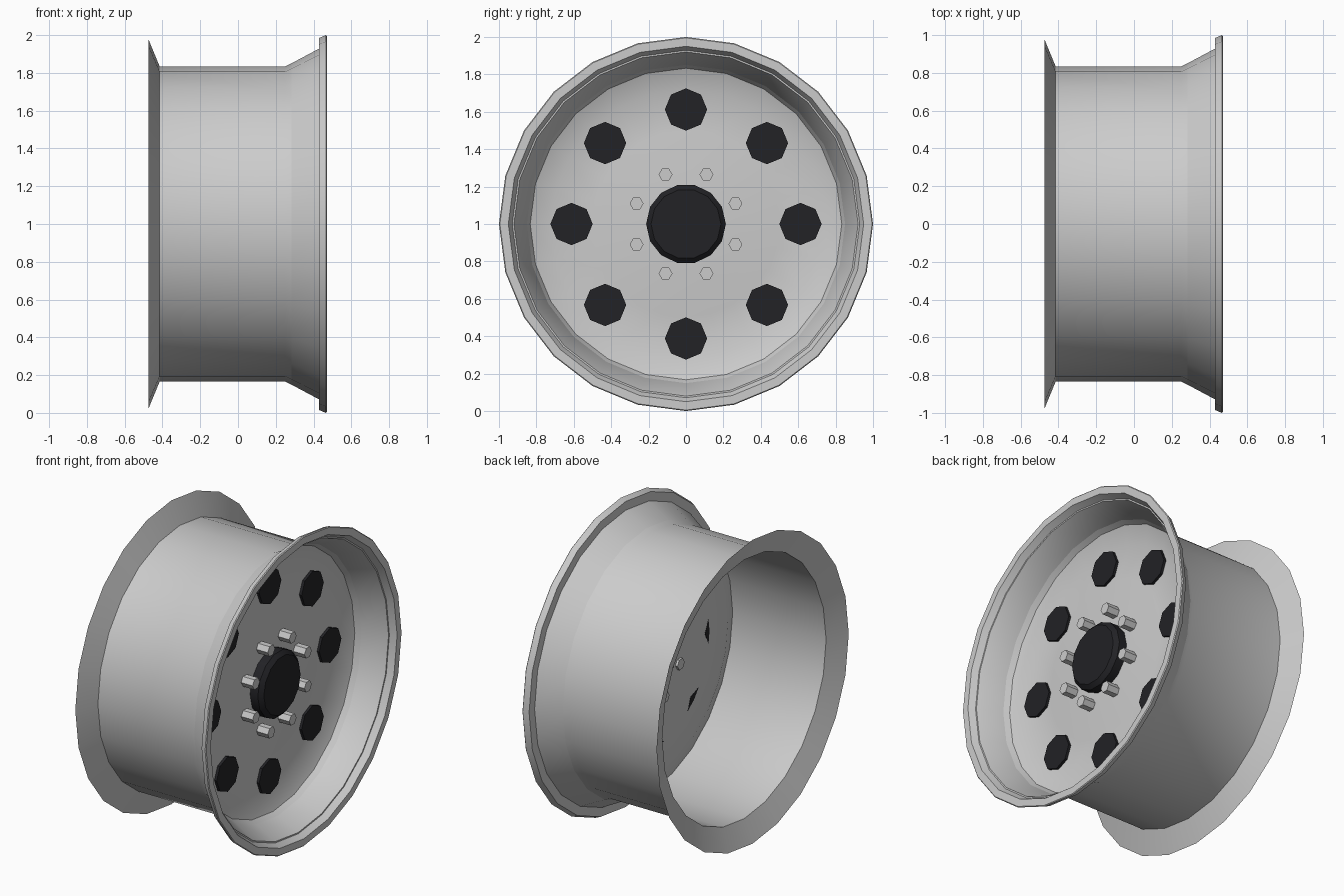
import bpy, bmesh
from math import cos, sin, tau, radians

if "Cube" in bpy.data.objects:
    bpy.data.objects.remove(bpy.data.objects["Cube"])

black = bpy.data.materials.new("black_plastic")
black.diffuse_color = (0.016, 0.016, 0.019, 1)
black.use_nodes = True
black.node_tree.nodes["Principled BSDF"].inputs["Base Color"].default_value = black.diffuse_color


def lathe(name, profile, sides, cy=0.0, cz=1.0, mat=None, smooth=None):
    """Revolve (x, radius) points around an axis parallel to x."""
    bm = bmesh.new()
    rings = []
    for x, r in profile:
        if r == 0:
            rings.append([bm.verts.new((x, cy, cz))] * sides)
        else:
            rings.append([bm.verts.new((x, cy + r * cos(tau * i / sides),
                                        cz + r * sin(tau * i / sides)))
                          for i in range(sides)])
    for a, b in zip(rings, rings[1:]):
        for i in range(sides):
            j = (i + 1) % sides
            quad = list(dict.fromkeys((a[i], a[j], b[j], b[i])))
            bm.faces.new(quad)
    bmesh.ops.recalc_face_normals(bm, faces=bm.faces)
    mesh = bpy.data.meshes.new(name)
    bm.to_mesh(mesh)
    bm.free()
    ob = bpy.data.objects.new(name, mesh)
    bpy.context.collection.objects.link(ob)
    if mat:
        mesh.materials.append(mat)
    if smooth:
        bpy.ops.object.select_all(action='DESELECT')
        ob.select_set(True)
        bpy.context.view_layer.objects.active = ob
        bpy.ops.object.shade_smooth_by_angle(angle=radians(smooth))
    return ob


# Rim: rear flange, barrel, front cone, outer lip and inner cone
lathe("rim", [(-0.475, 0.98), (-0.415, 0.835), (0.25, 0.835), (0.43, 0.92),
              (0.43, 0.985), (0.465, 1.0), (0.47, 0.995), (0.47, 0.95),
              (0.25, 0.833)], 24, smooth=30)

# Slightly dished wheel disc
lathe("wheel_disc", [(0.25, 0.833), (0.205, 0.72), (0.215, 0.5),
                     (0.235, 0.3), (0.235, 0)], 24, smooth=30)

# Hub cap with bevelled front edge
lathe("hub_cap", [(0.22, 0), (0.22, 0.213), (0.29, 0.213),
                  (0.315, 0.187), (0.315, 0)], 14, mat=black, smooth=30)

# Dark vent holes and hexagonal wheel nuts
for k in range(8):
    a = tau * k / 8
    lathe(f"vent_hole_{k + 1}", [(0.213, 0), (0.213, 0.113), (0.23, 0.113),
                                 (0.23, 0)], 8,
          0.612 * cos(a), 1 + 0.612 * sin(a), black)
    a += tau / 16
    lathe(f"wheel_nut_{k + 1}", [(0.22, 0), (0.22, 0.037), (0.315, 0.037),
                                 (0.315, 0)], 6,
          0.286 * cos(a), 1 + 0.286 * sin(a))
